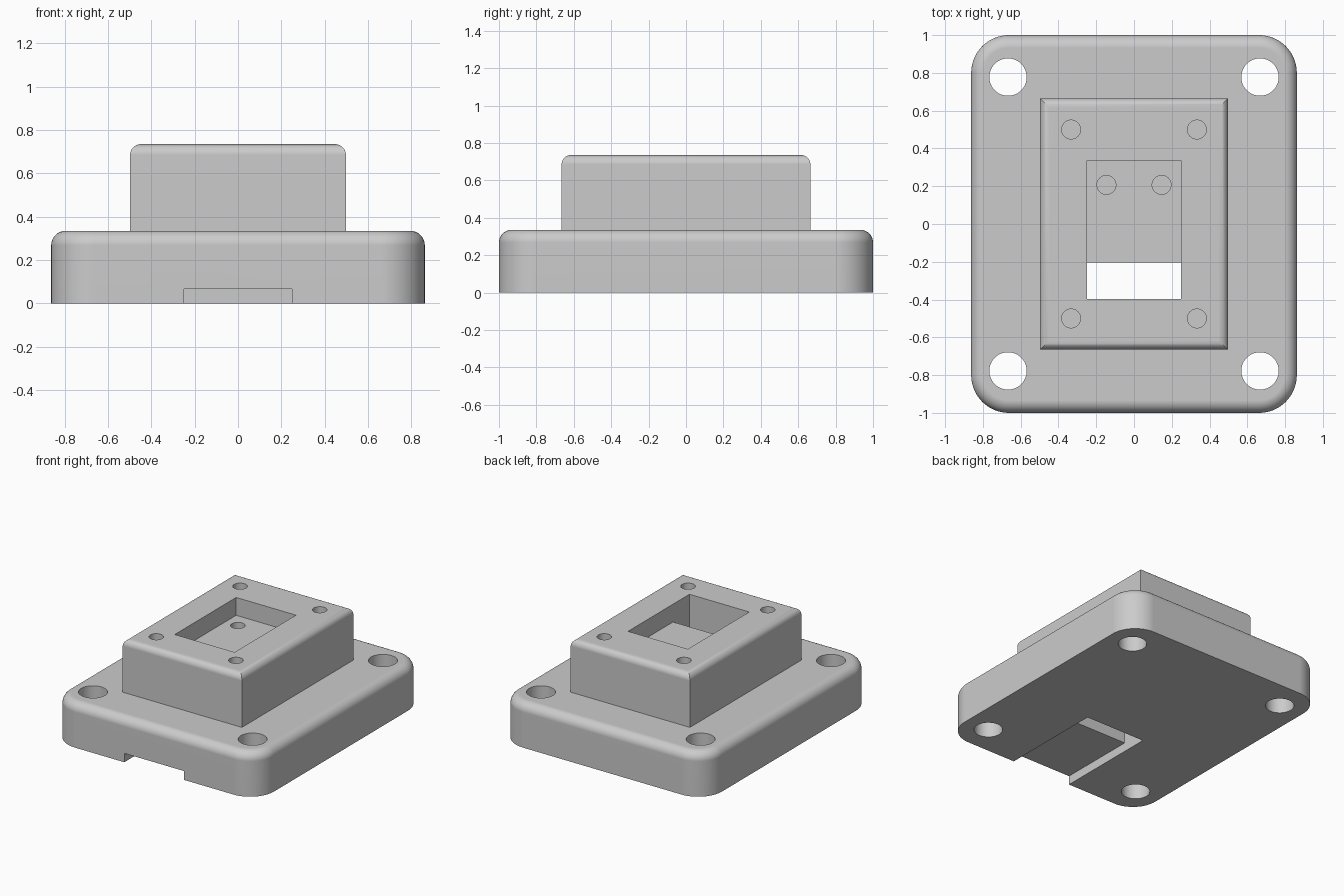
import bpy, bmesh, math
from mathutils import Matrix

if "Cube" in bpy.data.objects:
    bpy.data.objects.remove(bpy.data.objects["Cube"], do_unlink=True)

BASE_TOP, BLOCK_TOP, FLOOR = 0.335, 0.735, 0.6
POCKET_X = 0.25

grey = bpy.data.materials.new("plain grey")
grey.use_nodes = True
grey.diffuse_color = (0.6, 0.6, 0.6, 1)
grey.node_tree.nodes["Principled BSDF"].inputs["Base Color"].default_value = (0.6, 0.6, 0.6, 1)


def to_object(bm, name):
    bmesh.ops.recalc_face_normals(bm, faces=bm.faces)
    mesh = bpy.data.meshes.new(name)
    bm.to_mesh(mesh)
    bm.free()
    mesh.materials.append(grey)
    obj = bpy.data.objects.new(name, mesh)
    bpy.context.collection.objects.link(obj)
    return obj


def slab(name, half_x, half_y, z0, z1, corner, fillet):
    """Box with optional rounded upright corners and a rounded top rim."""
    bm = bmesh.new()
    bmesh.ops.create_cube(bm, size=1, matrix=Matrix.Translation((0, 0, (z0 + z1) / 2))
                          @ Matrix.Diagonal((2 * half_x, 2 * half_y, z1 - z0, 1)))
    if corner:
        upright = [e for e in bm.edges if abs(e.verts[0].co.z - e.verts[1].co.z) > 0.01]
        bmesh.ops.bevel(bm, geom=upright, offset=corner, segments=14,
                        profile=0.5, affect='EDGES')
    rim = [e for e in bm.edges if all(v.co.z > z1 - 0.001 for v in e.verts)]
    bmesh.ops.bevel(bm, geom=rim, offset=fillet, segments=8, profile=0.5, affect='EDGES')
    return to_object(bm, name)


def drill(name, points, radius, z0, z1):
    """Several upright cylinders in one cutter."""
    bm = bmesh.new()
    for x, y in points:
        bmesh.ops.create_cone(bm, cap_ends=True, segments=48, radius1=radius, radius2=radius,
                              depth=z1 - z0, matrix=Matrix.Translation((x, y, (z0 + z1) / 2)))
    return to_object(bm, name)


def combine(target, tool, operation):
    tool.hide_render = True
    mod = target.modifiers.new(tool.name, 'BOOLEAN')
    mod.operation, mod.solver, mod.object = operation, 'EXACT', tool
    bpy.ops.object.modifier_apply(modifier=mod.name)
    bpy.data.objects.remove(tool, do_unlink=True)


def corners(x, y):
    return [(sx * x, sy * y) for sx in (-1, 1) for sy in (-1, 1)]


# Base plate and raised block, joined into one body
body = slab("mount_body", 0.862, 1.0, 0, BASE_TOP, 0.2, 0.067)
bpy.context.view_layer.objects.active = body
body.select_set(True)
combine(body, slab("raised_block", 0.498, 0.665, 0.1, BLOCK_TOP, 0, 0.05), 'UNION')

# Pocket, through slot and underside channel as one sideways profile (y, z)
profile = [(-1.1, -0.1), (-0.203, -0.1), (-0.203, FLOOR), (0.335, FLOOR),
           (0.335, 1), (-0.398, 1), (-0.398, 0.067), (-1.1, 0.067)]
bm = bmesh.new()
face = bm.faces.new([bm.verts.new((-POCKET_X, y, z)) for y, z in profile])
side = bmesh.ops.extrude_face_region(bm, geom=[face])["geom"]
bmesh.ops.translate(bm, vec=(2 * POCKET_X, 0, 0),
                    verts=[v for v in side if isinstance(v, bmesh.types.BMVert)])
combine(body, to_object(bm, "pocket_cutter"), 'DIFFERENCE')

# Mounting holes, blind block holes and blind pocket floor holes
combine(body, drill("mounting_holes", corners(0.667, 0.778), 0.099, -0.1, 1), 'DIFFERENCE')
combine(body, drill("block_holes", corners(0.333, 0.5), 0.05, BLOCK_TOP - 0.2, 1), 'DIFFERENCE')
combine(body, drill("floor_holes", [(-0.146, 0.207), (0.146, 0.207)], 0.05, FLOOR - 0.2, 1),
        'DIFFERENCE')

# Smooth rounds with flat broad faces
bpy.ops.object.shade_smooth_by_angle(angle=math.radians(30))
body.modifiers.new("flat_faces", 'WEIGHTED_NORMAL').keep_sharp = True
